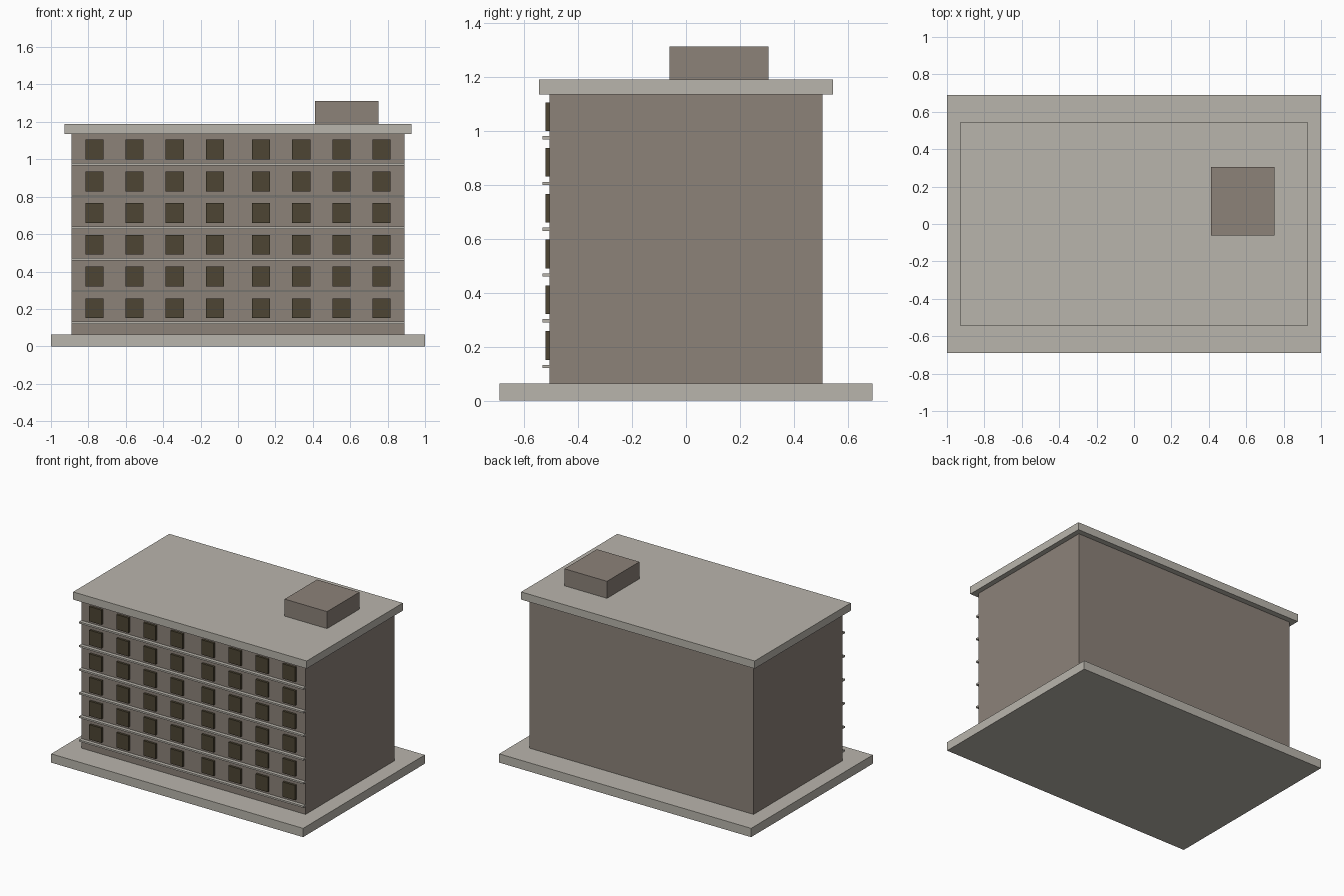
import bpy
import bmesh
from mathutils import Matrix, Vector

if "Cube" in bpy.data.objects:
    bpy.data.objects.remove(bpy.data.objects["Cube"])


def material(name, srgb):
    # convert display colour to linear
    lin = [(c / 255 / 12.92) if c / 255 <= 0.04045 else ((c / 255 + 0.055) / 1.055) ** 2.4 for c in srgb]
    m = bpy.data.materials.new(name)
    m.diffuse_color = (*lin, 1.0)
    m.use_nodes = True
    m.node_tree.nodes["Principled BSDF"].inputs["Base Color"].default_value = m.diffuse_color
    return m


def boxes(name, mat, extents):
    """One object made of boxes given as (x0, x1, y0, y1, z0, z1)."""
    bm = bmesh.new()
    for x0, x1, y0, y1, z0, z1 in extents:
        centre = Vector((x0 + x1, y0 + y1, z0 + z1)) / 2
        size = Matrix.Diagonal((x1 - x0, y1 - y0, z1 - z0, 1))
        bmesh.ops.create_cube(bm, size=1, matrix=Matrix.Translation(centre) @ size)
    mesh = bpy.data.meshes.new(name)
    bm.to_mesh(mesh)
    bm.free()
    mesh.materials.append(mat)
    ob = bpy.data.objects.new(name, mesh)
    bpy.context.collection.objects.link(ob)
    return ob


concrete = material("pale concrete", (185, 181, 172))
wall = material("taupe wall", (140, 130, 121))
glass = material("dark window", (77, 69, 51))

FLOORS, STEP = 6, 0.1695
FRONT = -0.505

# Ground slab, main block, overhanging roof and rooftop plant room
boxes("ground_slab", concrete, [(-1, 1, -0.69, 0.69, 0, 0.063)])
boxes("main_block", wall, [(-0.89, 0.89, FRONT, 0.505, 0.063, 1.134)])
boxes("roof_slab", concrete, [(-0.927, 0.927, -0.545, 0.545, 1.134, 1.189)])
boxes("rooftop_room", wall, [(0.413, 0.75, -0.061, 0.306, 1.189, 1.311)])

# Thin ledges, one below each row of windows
boxes("floor_ledges", concrete,
      [(-0.89, 0.89, -0.531, FRONT, 0.120 + i * STEP, 0.132 + i * STEP) for i in range(FLOORS)])

# Window grid, four either side of the middle on every floor
columns = [s * (0.123 + 0.215 * k) for s in (-1, 1) for k in range(4)]
boxes("windows", glass,
      [(x - 0.0485, x + 0.0485, -0.521, FRONT, 0.151 + i * STEP, 0.257 + i * STEP)
       for i in range(FLOORS) for x in columns])
